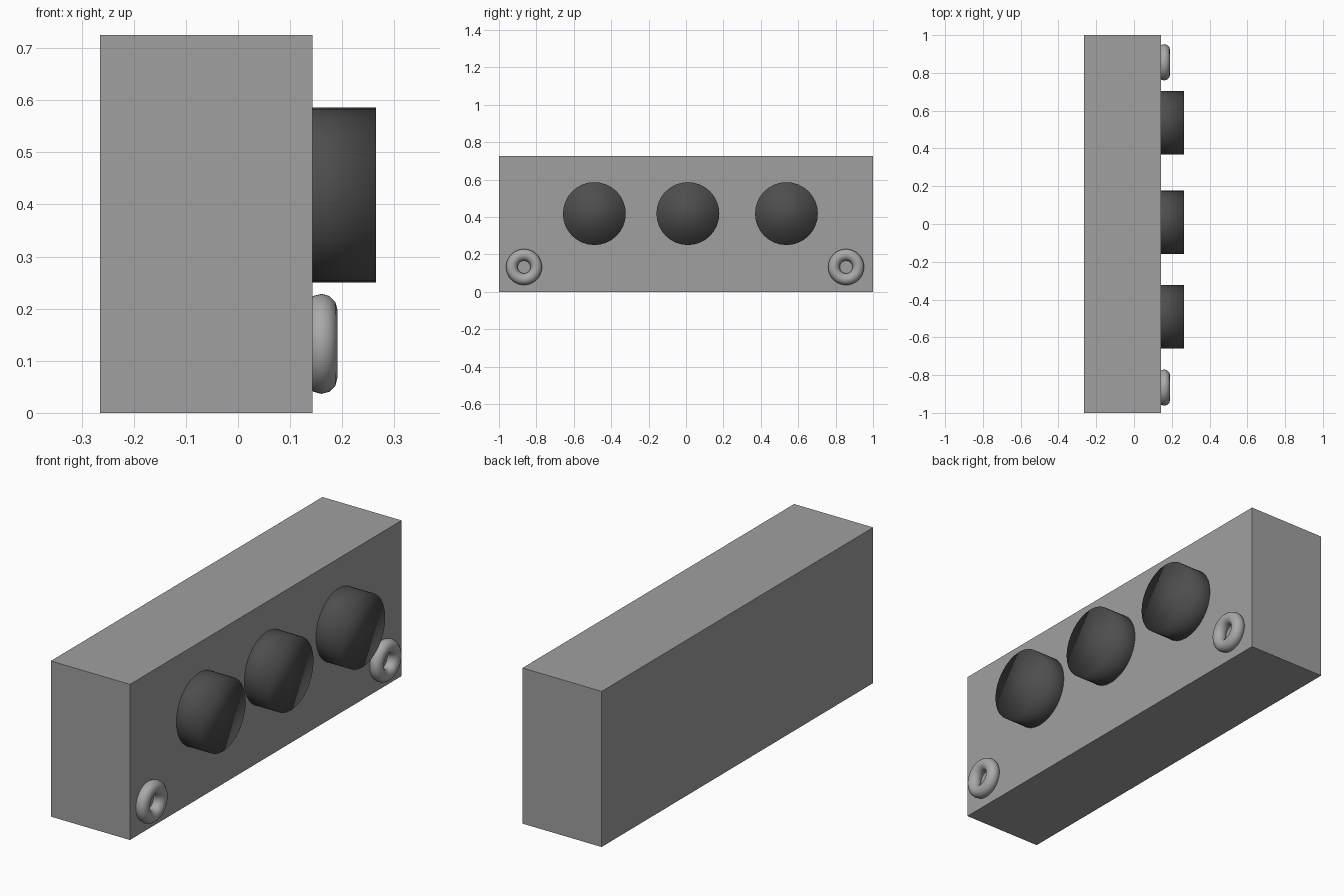
import bpy
from math import pi

if "Cube" in bpy.data.objects:
    bpy.data.objects.remove(bpy.data.objects["Cube"])

FACE_X = 0.143  # control panel plane


def material(name, grey):
    mat = bpy.data.materials.new(name)
    mat.diffuse_color = (grey, grey, grey, 1)
    mat.use_nodes = True
    mat.node_tree.nodes["Principled BSDF"].inputs["Base Color"].default_value = mat.diffuse_color
    return mat


def finish(name, mat, smooth=False):
    obj = bpy.context.object
    obj.name = name
    obj.data.materials.append(mat)
    if smooth:
        bpy.ops.object.shade_smooth()
    return obj


mid_grey = material("mid_grey", 0.35)
dark_grey = material("dark_grey", 0.075)
metal_grey = material("metal_grey", 0.4)

# Box-shaped housing
bpy.ops.mesh.primitive_cube_add(size=1, location=((FACE_X - 0.265) / 2, 0, 0.3625))
body = finish("housing", mid_grey)
body.scale = (FACE_X + 0.265, 2, 0.725)
bpy.ops.object.transform_apply(location=False, rotation=False, scale=True)

# Three dark round knobs, seated into the panel
knob_back, knob_front = FACE_X - 0.08, 0.265
for i, y in enumerate((-0.49, 0.01, 0.537)):
    bpy.ops.mesh.primitive_cylinder_add(
        vertices=32, radius=0.168, depth=knob_front - knob_back,
        location=((knob_back + knob_front) / 2, y, 0.418), rotation=(0, pi / 2, 0))
    finish(f"knob_{i + 1}", dark_grey, smooth=True)

# Two socket rings in the lower corners
for side, y in (("left", -0.866), ("right", 0.856)):
    bpy.ops.mesh.primitive_torus_add(
        major_segments=48, minor_segments=12, major_radius=0.065, minor_radius=0.031,
        location=(0.16, y, 0.1325), rotation=(0, pi / 2, 0))
    finish(f"socket_ring_{side}", metal_grey, smooth=True)
